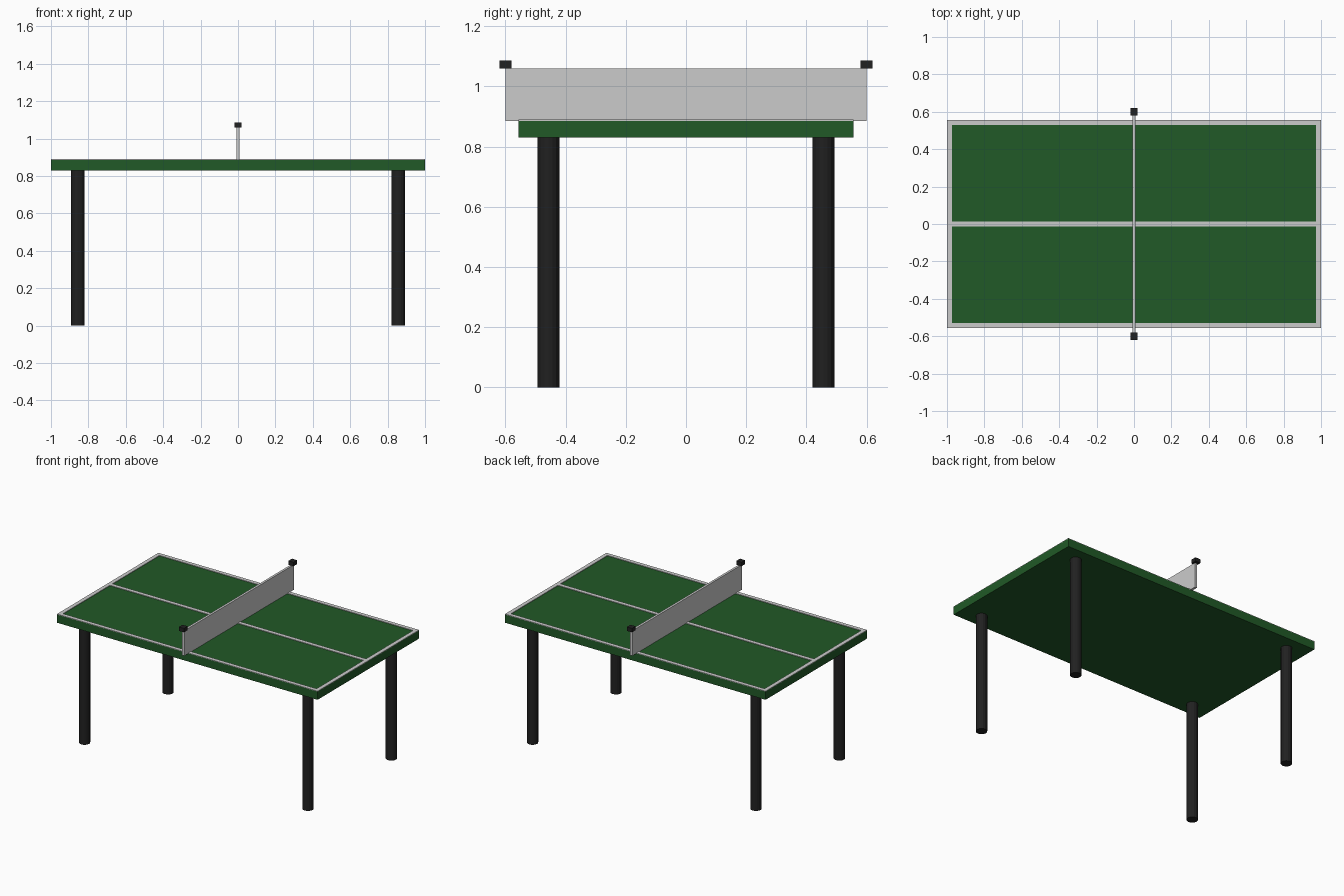
import bpy

if "Cube" in bpy.data.objects:
    bpy.data.objects.remove(bpy.data.objects["Cube"])


def material(name, rgb):
    m = bpy.data.materials.new(name)
    m.diffuse_color = (*rgb, 1)
    m.use_nodes = True
    m.node_tree.nodes["Principled BSDF"].inputs["Base Color"].default_value = m.diffuse_color
    return m


green = material("table_green", (0.015, 0.10, 0.02))
black = material("frame_black", (0.015, 0.015, 0.015))


def box(name, x, y, z, mat=None):
    """Box from (min, max) pairs on each axis."""
    bpy.ops.mesh.primitive_cube_add(
        size=1, location=[(a + b) / 2 for a, b in (x, y, z)])
    o = bpy.context.object
    o.name = name
    o.scale = [b - a for a, b in (x, y, z)]
    bpy.ops.object.transform_apply(location=False, rotation=False, scale=True)
    if mat:
        o.data.materials.append(mat)
    return o


HX, HY = 1.0, 0.556        # half size of the top
BOTTOM, TOP, PAINT = 0.83, 0.886, 0.89
LINE = 0.027               # painted line width

# Table top
box("table_top", (-HX, HX), (-HY, HY), (BOTTOM, TOP), green)

# Painted lines
z = (TOP, PAINT)
inner = HX - LINE
box("centre_line", (-inner, inner), (-LINE / 2, LINE / 2), z)
for s, side in ((-1, "front"), (1, "back")):
    box(side + "_side_line", (-inner, inner),
        sorted((s * HY, s * (HY - LINE))), z)
for s, side in ((-1, "left"), (1, "right")):
    box(side + "_end_line", sorted((s * HX, s * inner)), (-HY, HY), z)

# Net and the clamps on its upper corners
box("net", (-0.008, 0.008), (-0.6, 0.6), (TOP, 1.06))
for s, side in ((-1, "front"), (1, "back")):
    box(side + "_net_cap", (-0.02, 0.02),
        (s * 0.6 - 0.02, s * 0.6 + 0.02), (1.06, 1.087), black)

# Legs
for sx, xn in ((-1, "left"), (1, "right")):
    for sy, yn in ((-1, "front"), (1, "back")):
        bpy.ops.mesh.primitive_cylinder_add(
            vertices=16, radius=0.036, depth=BOTTOM,
            location=(sx * 0.857, sy * 0.457, BOTTOM / 2))
        leg = bpy.context.object
        leg.name = f"{yn}_{xn}_leg"
        leg.data.materials.append(black)
